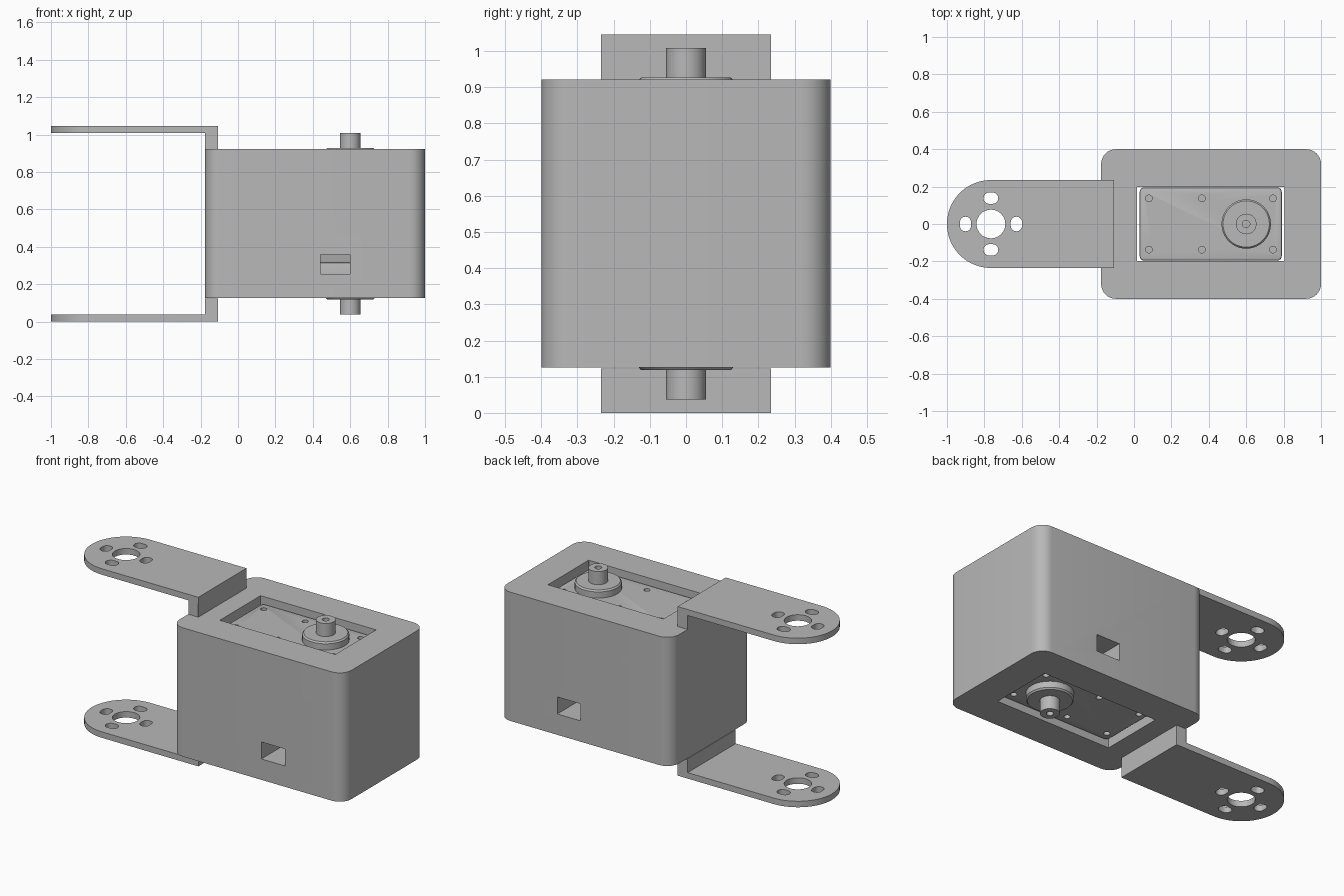
import bpy, bmesh, math

cube = bpy.data.objects.get("Cube")
if cube:
    bpy.data.objects.remove(cube, do_unlink=True)

TOP = 1.045          # overall height, also the mirror sum for z

grey = bpy.data.materials.new("plain_grey")
grey.use_nodes = True
grey.diffuse_color = (0.48, 0.48, 0.48, 1)
grey.node_tree.nodes["Principled BSDF"].inputs["Base Color"].default_value = (0.48, 0.48, 0.48, 1)


def flip(z, mirrored):
    return TOP - z if mirrored else z


def finish(name, bm):
    bmesh.ops.remove_doubles(bm, verts=bm.verts, dist=1e-5)
    bmesh.ops.recalc_face_normals(bm, faces=bm.faces)
    mesh = bpy.data.meshes.new(name)
    bm.to_mesh(mesh)
    bm.free()
    mesh.materials.append(grey)
    obj = bpy.data.objects.new(name, mesh)
    bpy.context.collection.objects.link(obj)
    return obj


def rounded(cx, cy, hx, hy, r, seg=8):
    """Outline of a rounded rectangle, slot or circle."""
    pts = []
    for q, (sx, sy) in enumerate([(1, 1), (-1, 1), (-1, -1), (1, -1)]):
        for i in range(seg + 1):
            a = (q + i / seg) * math.pi / 2
            p = (cx + sx * (hx - r) + r * math.cos(a), cy + sy * (hy - r) + r * math.sin(a))
            if not pts or math.dist(p, pts[-1]) > 1e-5:
                pts.append(p)
    if math.dist(pts[0], pts[-1]) < 1e-5:
        pts.pop()
    return pts


def prism(name, outline, z0, z1):
    bm = bmesh.new()
    face = bm.faces.new([bm.verts.new((x, y, z0)) for x, y in outline])
    out = bmesh.ops.extrude_face_region(bm, geom=[face])
    for v in out["geom"]:
        if isinstance(v, bmesh.types.BMVert):
            v.co.z = z1
    return finish(name, bm)


def apply(obj, mod):
    bpy.context.view_layer.objects.active = obj
    bpy.ops.object.modifier_apply(modifier=mod.name)


def cut(obj, outline, z0, z1):
    cutter = prism("cutter", outline, z0, z1)
    cutter.hide_render = True
    mod = obj.modifiers.new("cut", "BOOLEAN")
    mod.operation, mod.solver, mod.object = "DIFFERENCE", "EXACT", cutter
    apply(obj, mod)
    bpy.data.objects.remove(cutter, do_unlink=True)


def smooth(obj):
    bpy.ops.object.select_all(action="DESELECT")
    obj.select_set(True)
    bpy.context.view_layer.objects.active = obj
    bpy.ops.object.shade_smooth_by_angle(angle=math.radians(30))


# Housing sleeve with a through pocket and side windows
housing = prism("housing", rounded(0.412, 0, 0.588, 0.4, 0.08), 0.126, 0.922)
cut(housing, rounded(0.41, 0, 0.395, 0.199, 0.001, 1), 0, 1.1)
cut(housing, rounded(0.52, 0, 0.08, 0.5, 0.001, 1), 0.255, 0.36)
smooth(housing)

# Motor case in two halves with softened edges and screw holes
for name, z0, z1, face_z in [("motor_case_upper", 0.315, 0.88, 0.88),
                             ("motor_case_lower", 0.165, 0.315, 0.165)]:
    case = prism(name, rounded(0.41, 0, 0.38, 0.196, 0.025, 4), z0, z1)
    bev = case.modifiers.new("soft_edges", "BEVEL")
    bev.width, bev.segments = 0.008, 2
    bev.limit_method, bev.angle_limit = "ANGLE", math.radians(50)
    apply(case, bev)
    for x in (0.08, 0.363, 0.743):
        for y in (-0.137, 0.137):
            cut(case, rounded(x, y, 0.018, 0.018, 0.018, 4), face_z - 0.03, face_z + 0.03)
    smooth(case)

# Round boss with hollow-ended shaft, above and below
SHAFT = [(0.132, 0.872), (0.132, 0.918), (0.124, 0.927), (0.055, 0.927),
         (0.055, 1.008), (0.02, 1.008), (0.02, 0.95), (0, 0.95)]
for name, low in [("upper_shaft", False), ("lower_shaft", True)]:
    bm = bmesh.new()
    vs = [bm.verts.new((0.6 + r, 0, flip(z, low))) for r, z in SHAFT]
    es = [bm.edges.new(pair) for pair in zip(vs, vs[1:])]
    bmesh.ops.spin(bm, geom=vs + es, cent=(0.6, 0, 0), axis=(0, 0, 1),
                   angle=math.tau, steps=40, use_duplicate=False)
    smooth(finish(name, bm))

# Bracket arms with round ends, a centre hole and four slots, plus their posts
CX, R, END = -0.765, 0.235, -0.107
arm_outline = [(END, -R), (END, R)]
for i in range(33):
    a = math.pi * (0.5 + i / 32)
    arm_outline.append((CX + R * math.cos(a), R * math.sin(a)))
for side, low in [("upper", False), ("lower", True)]:
    arm = prism(side + "_arm", arm_outline, flip(1.008, low), flip(TOP, low))
    span = sorted((flip(0.95, low), flip(1.1, low)))
    cut(arm, rounded(CX, 0, 0.077, 0.077, 0.077), *span)
    for s in (-1, 1):
        cut(arm, rounded(CX + s * 0.136, 0, 0.03, 0.039, 0.029, 6), *span)
        cut(arm, rounded(CX, s * 0.138, 0.039, 0.03, 0.029, 6), *span)
    smooth(arm)
    mid = (END - 0.176) / 2
    prism(side + "_post", rounded(mid, 0, END - mid, R, 0.0005, 1),
          flip(0.922, low), flip(1.008, low))
